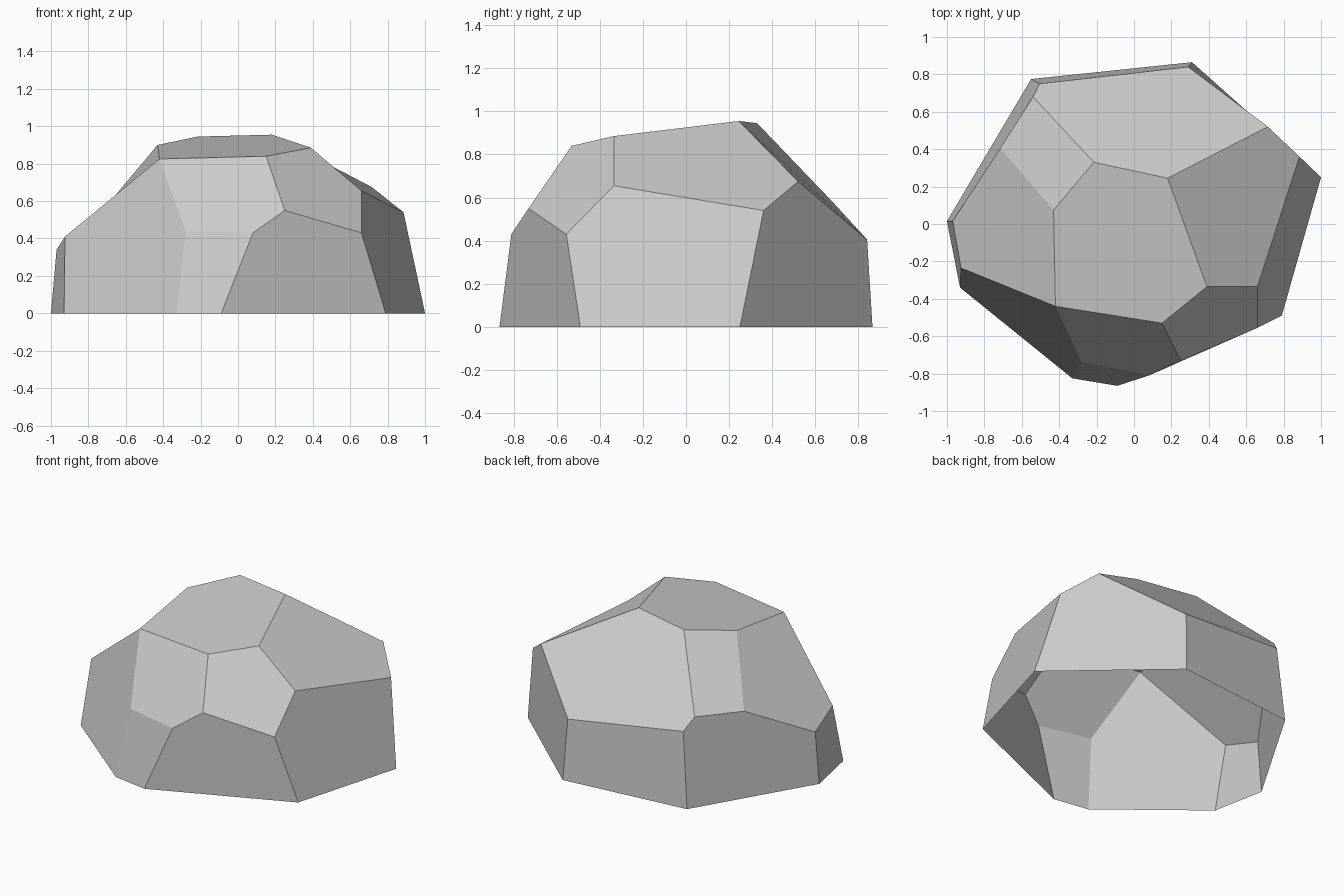
import bpy
import bmesh

default_cube = bpy.data.objects.get("Cube")
if default_cube:
    bpy.data.objects.remove(default_cube, do_unlink=True)


def flat_material(name, color):
    mat = bpy.data.materials.new(name)
    mat.use_nodes = True
    mat.diffuse_color = color
    mat.node_tree.nodes["Principled BSDF"].inputs["Base Color"].default_value = color
    return mat


# Ground outline, lettered a to h, running counter-clockwise from the left end
ground = [(-1, .015), (-.93, -.34), (-.33, -.825), (-.09, -.865),
          (.79, -.49), (1, .25), (.31, .865), (-.55, .775)]

# Chiselled corners, lettered A to S
corners = [
    (-.925, -.235, .41), (-.97, .015, .34), (-.42, -.44, .825),
    (.15, -.53, .84), (-.28, -.74, .44), (.08, -.81, .43),
    (.25, -.73, .55), (.39, -.335, .885), (.66, -.335, .655),
    (.66, -.555, .43), (.885, .36, .54), (.715, .52, .675),
    (.18, .245, .955), (-.215, .33, .945), (-.43, .075, .9),
    (.29, .84, .405), (-.505, .75, .5), (-.54, .68, .58), (-.715, .405, .56),
]

# Each facet is a loop of lettered corners; the underside stays open
crown_facets = ["CDHMNO", "HIKLM", "NMLPQR", "ONRS", "ABSOC"]
side_facets = ["CEFGD", "EcdF", "AbcEC", "DGJIH", "GFdeJ",
               "JefKI", "KfgPL", "PghQ", "QhaBSR", "BabA"]


def build_rock(name, material):
    bm = bmesh.new()
    point = {}
    for letter, (x, y) in zip("abcdefgh", ground):
        point[letter] = bm.verts.new((x, y, 0))
    for letter, position in zip("ABCDEFGHIJKLMNOPQRS", corners):
        point[letter] = bm.verts.new(position)
    for loop in crown_facets + side_facets:
        bm.faces.new([point[letter] for letter in loop])
    bmesh.ops.recalc_face_normals(bm, faces=bm.faces)

    # Turn the whole shell outward
    bm.normal_update()
    if max(bm.faces, key=lambda f: f.calc_center_median().z).normal.z < 0:
        bmesh.ops.reverse_faces(bm, faces=bm.faces)

    mesh = bpy.data.meshes.new(name)
    bm.to_mesh(mesh)
    bm.free()
    mesh.materials.append(material)
    rock = bpy.data.objects.new(name, mesh)
    bpy.context.collection.objects.link(rock)
    return rock


build_rock("rock", flat_material("stone grey", (.6, .6, .6, 1)))
